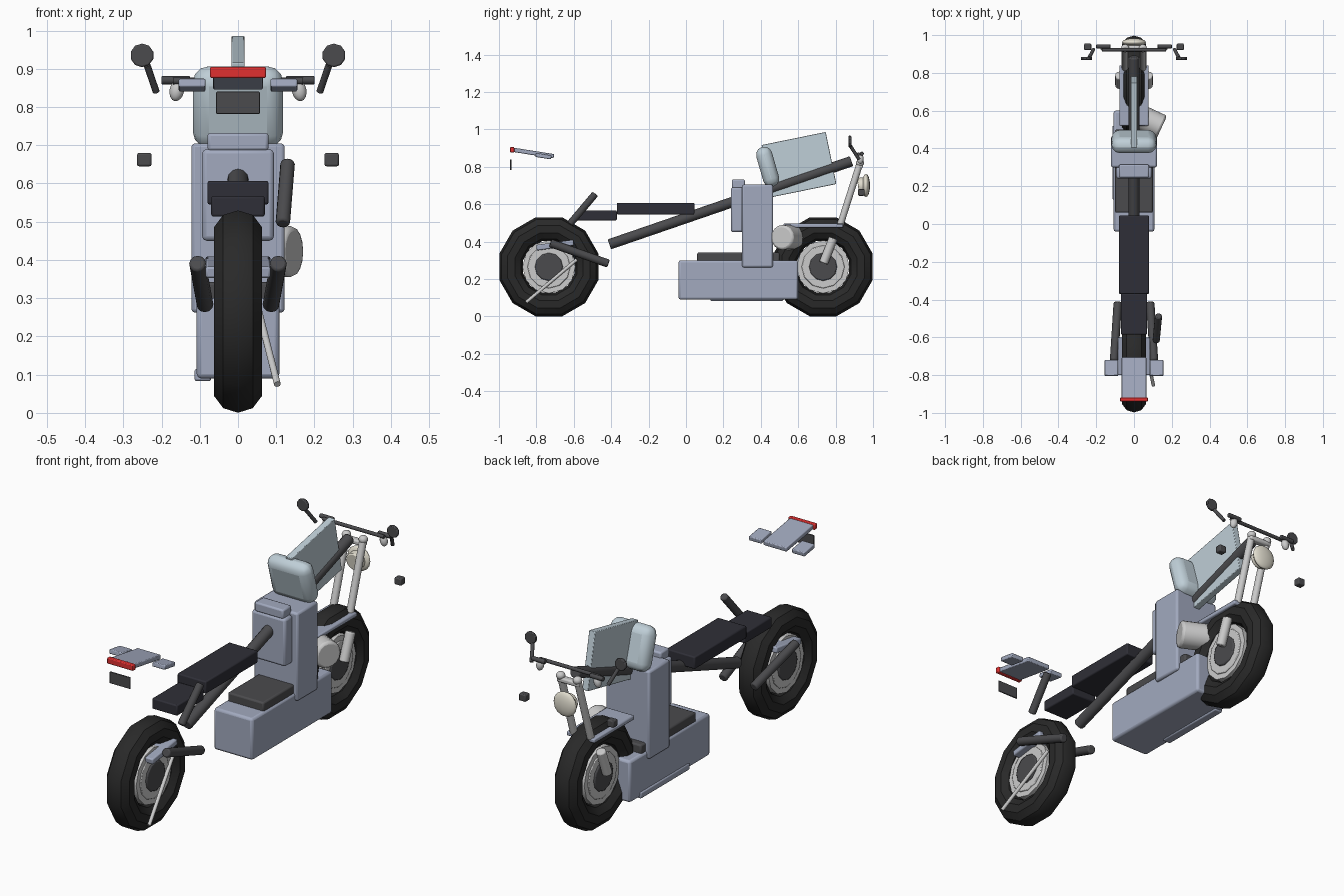
import bpy, math
from mathutils import Vector

if "Cube" in bpy.data.objects:
    bpy.data.objects.remove(bpy.data.objects["Cube"])


def mat(name, *c):
    m = bpy.data.materials.new(name)
    m.diffuse_color = c if len(c) == 4 else (*c, 1)
    m.use_nodes = True
    m.node_tree.nodes["Principled BSDF"].inputs["Base Color"].default_value = m.diffuse_color
    return m


PAINT = mat("paint", .36, .40, .52)
DARK = mat("dark", .07, .07, .075)
SEAT = mat("seat_black", .028, .028, .038)
RUBBER = mat("rubber", .022, .022, .022)
SILVER = mat("silver", .62, .62, .62)
CREAM = mat("cream", .75, .72, .62)
RED = mat("red", .75, .03, .03)
GLASS = mat("glass", .52, .62, .68, .75)


def finish(name, m, bevel=0, segs=2):
    o = bpy.context.object
    o.name = name
    o.data.materials.append(m)
    if bevel:
        bpy.ops.object.transform_apply(location=False, rotation=False, scale=True)
        b = o.modifiers.new("bevel", "BEVEL")
        b.width, b.segments = bevel, segs
        b.limit_method, b.angle_limit = "ANGLE", math.radians(60)
    bpy.ops.object.shade_smooth_by_angle(angle=math.radians(35))
    return o


def box(name, m, lo, hi, bevel=.006, tilt=0, segs=2):
    """Box from its lowest to its highest corner, then tilted about x."""
    lo, hi = Vector(lo), Vector(hi)
    bpy.ops.mesh.primitive_cube_add(size=1, location=(lo + hi) / 2,
                                    rotation=(math.radians(tilt), 0, 0))
    bpy.context.object.scale = hi - lo
    return finish(name, m, bevel, segs)


def tube(name, m, a, b, r, bevel=0, sides=12):
    a, b = Vector(a), Vector(b)
    d = b - a
    bpy.ops.mesh.primitive_cylinder_add(vertices=sides, radius=r, depth=d.length, location=(a + b) / 2,
                                        rotation=d.to_track_quat("Z", "Y").to_euler())
    return finish(name, m, bevel)


def ball(name, m, loc, size, rot=(0, 0, 0), segs=12, rings=8):
    bpy.ops.mesh.primitive_uv_sphere_add(segments=segs, ring_count=rings, radius=1, location=loc, rotation=rot)
    bpy.context.object.scale = size
    return finish(name, m)


# Wheels
for side, y in (("front", -.733), ("rear", .733)):
    bpy.ops.mesh.primitive_torus_add(major_radius=.208, minor_radius=.066, major_segments=12, minor_segments=10,
                                     location=(0, y, .265), rotation=(math.radians(15), math.pi / 2, 0))
    o = bpy.context.object
    o.rotation_mode = "XYZ"
    o.rotation_euler = (0, math.pi / 2, 0)
    for v in o.data.vertices:   # half a step, so the tyre rests on a flat
        x, yy = v.co.x, v.co.y
        c, s = math.cos(math.radians(15)), math.sin(math.radians(15))
        v.co.x, v.co.y = x * c - yy * s, x * s + yy * c
    finish(side + "_tyre", RUBBER)
    tube(side + "_rim", SILVER, (-.045, y, .265), (.045, y, .265), .142)
    tube(side + "_rim_step", SILVER, (-.05, y, .265), (.05, y, .265), .115, .004)
    tube(side + "_hub", DARK, (-.058, y, .265), (.058, y, .265), .075, .006)

# Belly box, deck and side rail
box("belly_box", PAINT, (-.108, -.04, .09), (.108, .60, .30), .012)
box("deck_pad", DARK, (-.1, .06, .29), (.1, .5, .342), .008)
box("side_rail", PAINT, (-.114, .13, .083), (-.07, .52, .115), .006)

# Upright column with panel and cap
box("column", PAINT, (-.122, .30, .262), (.122, .465, .705), .01)
box("column_panel", PAINT, (-.094, .24, .45), (.094, .305, .69), .012)
box("column_cap", PAINT, (-.08, .245, .685), (.08, .315, .732), .008)

# Tank and clear plate
box("tank", GLASS, (-.118, .393, .69), (.118, .48, .91), .042, 16, 3)
box("screen", GLASS, (-.017, .429, .67), (.017, .779, .954), .003, 11.5)

# Seats, main frame tube and shock strut
box("seat", SEAT, (-.08, -.37, .545), (.08, .045, .607))
box("rear_seat", SEAT, (-.07, -.585, .513), (.07, -.37, .567))
tube("frame_tube", DARK, (0, -.41, .385), (0, .885, .83), .028, .006)
tube("shock_strut", DARK, (.117, -.62, .495), (.130, -.485, .655), .019, .006)

# Engine drum
tube("engine_drum", SILVER, (0, .58, .422), (.147, .512, .422), .067, .012, 16)

# Mudguard plates
box("front_mudguard", PAINT, (-.085, -.80, .366), (.085, -.60, .396), .006, 8)
box("rear_mudguard", PAINT, (-.078, .52, .474), (.078, .84, .496), .006)

# Thin stand
tube("stand", SILVER, (.103, -.855, .075), (.045, -.585, .303), .009)

# Tail plate with lamp and number plate
box("tail_plate", PAINT, (-.065, -.925, .862), (.065, -.705, .885), .004, -9)
box("tail_lamp", RED, (-.073, -.94, .876), (.073, -.918, .905), .004)
box("number_plate", DARK, (-.057, -.941, .782), (.057, -.934, .84), .002)

# Headlight
ball("headlight", CREAM, (0, .962, .70), (.064, .022, .062))
tube("headlight_back", CREAM, (0, .92, .695), (0, .96, .70), .045, .006)

# Handlebar
tube("handlebar", DARK, (-.17, .922, .868), (.17, .922, .868), .009)
box("fork_clamp", SILVER, (-.062, .91, .79), (.062, .945, .815), .008)

# Paired parts
for side, s in (("left", -1), ("right", 1)):
    tube(side + "_swing_arm", DARK, (s * .106, -.725, .392), (s * .086, -.415, .282), .022, .006)
    tube(side + "_fork", SILVER, (s * .047, .825, .49), (s * .047, .927, .81), .018, .004)
    tube(side + "_fork_lower", SILVER, (s * .076, .735, .285), (s * .076, .787, .418), .024, .006)
    ball(side + "_fork_top", SILVER, (s * .047, .93, .82), (.022, .022, .02))
    box(side + "_tail_wing", PAINT, (min(s * .085, s * .155), -.805, .846),
        (max(s * .085, s * .155), -.72, .868), .004, -9)
    tube(side + "_grip", DARK, (s * .125, .94, .87), (s * .2, .94, .87), .011, .003)
    ball(side + "_reservoir", SILVER, (s * .16, .932, .843), (.019, .018, .028), (0, s * -.2, 0))
    tube(side + "_mirror", DARK, (s * .251, .868, .935), (s * .251, .884, .935), .031, .004, 10)
    tube(side + "_mirror_stem", DARK, (s * .238, .88, .91), (s * .214, .925, .84), .009)
    box(side + "_indicator", DARK, (s * .245 - .019, .92, .645), (s * .245 + .019, .955, .68), .005)
